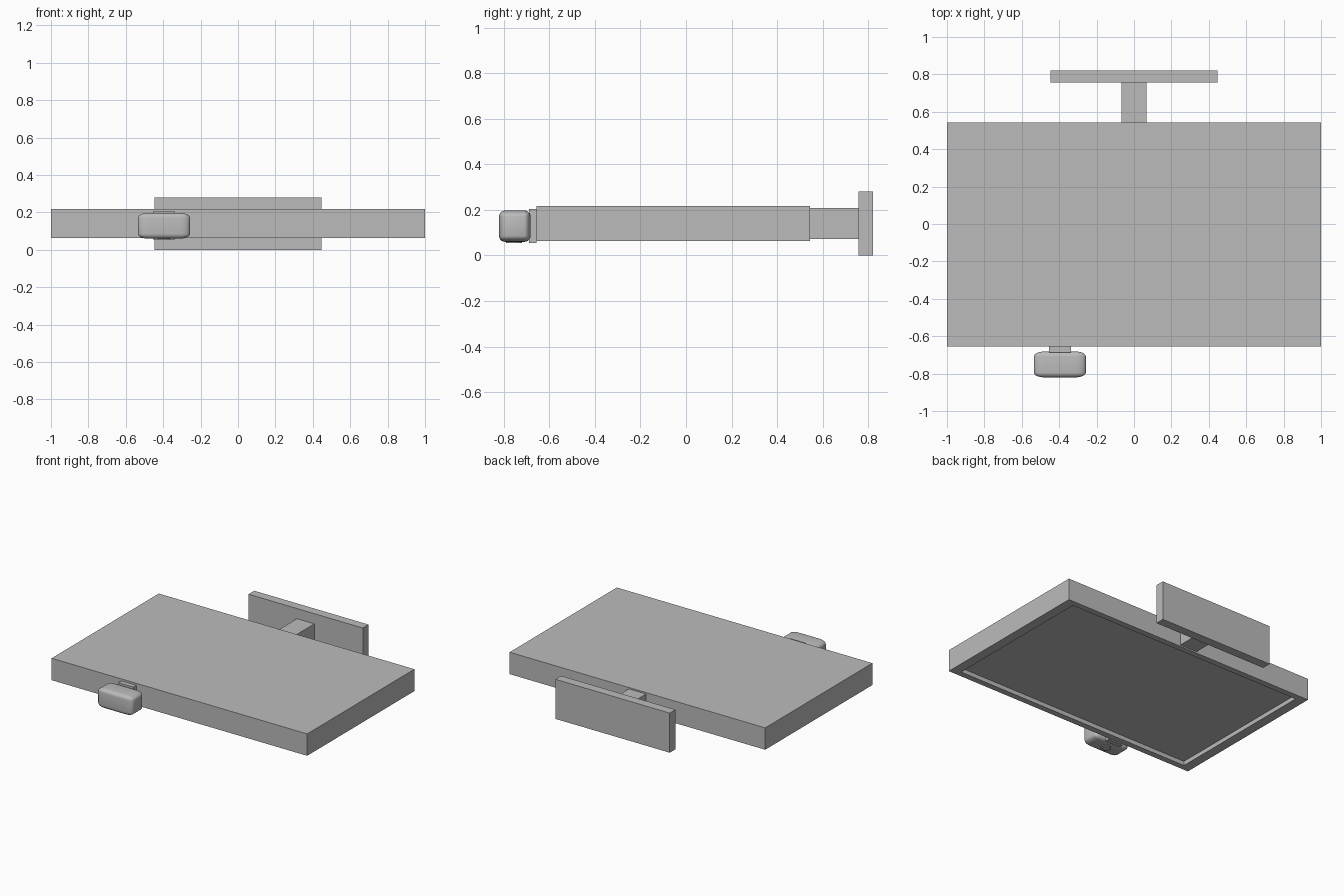
import bpy
import bmesh
from mathutils import Vector

cube = bpy.data.objects.get("Cube")
if cube:
    bpy.data.objects.remove(cube, do_unlink=True)

# Single plain grey for every part
grey = bpy.data.materials.new("plain_grey")
grey.use_nodes = True
colour = (0.5, 0.5, 0.5, 1)
grey.diffuse_color = colour
grey.node_tree.nodes["Principled BSDF"].inputs["Base Color"].default_value = colour


def finish(name, bm):
    bmesh.ops.recalc_face_normals(bm, faces=bm.faces)
    mesh = bpy.data.meshes.new(name)
    bm.to_mesh(mesh)
    bm.free()
    mesh.materials.append(grey)
    obj = bpy.data.objects.new(name, mesh)
    bpy.context.collection.objects.link(obj)
    return obj


def box(low, high, round_share=0):
    """Box between two corners; round_share rounds the edges in proportion to each side."""
    low, high = Vector(low), Vector(high)
    bm = bmesh.new()
    bmesh.ops.create_cube(bm, size=1)
    if round_share:
        bmesh.ops.bevel(bm, geom=bm.edges[:], offset=round_share, segments=5,
                        profile=0.5, affect='EDGES')
    bmesh.ops.scale(bm, vec=high - low, verts=bm.verts)
    bmesh.ops.translate(bm, vec=(low + high) / 2, verts=bm.verts)
    return bm


def recess(bm, scale, depth):
    """Sink a scaled copy of the downward face upwards into the body."""
    bm.normal_update()
    face = min(bm.faces, key=lambda f: f.calc_center_median().z)
    centre = face.calc_center_median()
    # First ring is the rim, second ring becomes the recess floor
    bmesh.ops.inset_individual(bm, faces=[face], thickness=0.005)
    for v in face.verts:
        side = v.co - centre
        v.co = centre + Vector((side.x * scale, side.y * scale, 0))
    floor = bmesh.ops.extrude_discrete_faces(bm, faces=[face])["faces"][0]
    bmesh.ops.translate(bm, vec=(0, 0, depth), verts=floor.verts)


# Screen housing lying face down, with its display sunk behind a bezel
housing = box((-1, -0.655, 0.063), (1, 0.543, 0.218))
recess(housing, 0.935, 0.03)
finish("screen_housing", housing)

# Stand neck and foot plate
finish("stand_neck", box((-0.068, 0.543, 0.073), (0.068, 0.756, 0.208)))
finish("stand_foot", box((-0.447, 0.756, 0), (0.447, 0.82, 0.28)))

# Camera with its mounting clip
finish("camera_clip", box((-0.455, -0.688, 0.055), (-0.337, -0.655, 0.204)))
camera = finish("camera_body", box((-0.535, -0.82, 0.06), (-0.257, -0.682, 0.197), 0.19))

# Round lens with a sunken centre, facing down
lens_bm = bmesh.new()
bmesh.ops.create_cone(lens_bm, cap_ends=True, segments=32,
                      radius1=0.035, radius2=0.035, depth=0.02)
bmesh.ops.translate(lens_bm, vec=(-0.396, -0.754, 0.064), verts=lens_bm.verts)
recess(lens_bm, 0.75, 0.004)
lens = finish("camera_lens", lens_bm)

# Smooth the rounded parts while keeping hard edges
bpy.ops.object.select_all(action='DESELECT')
for obj in (camera, lens):
    obj.select_set(True)
bpy.context.view_layer.objects.active = camera
bpy.ops.object.shade_smooth_by_angle()
